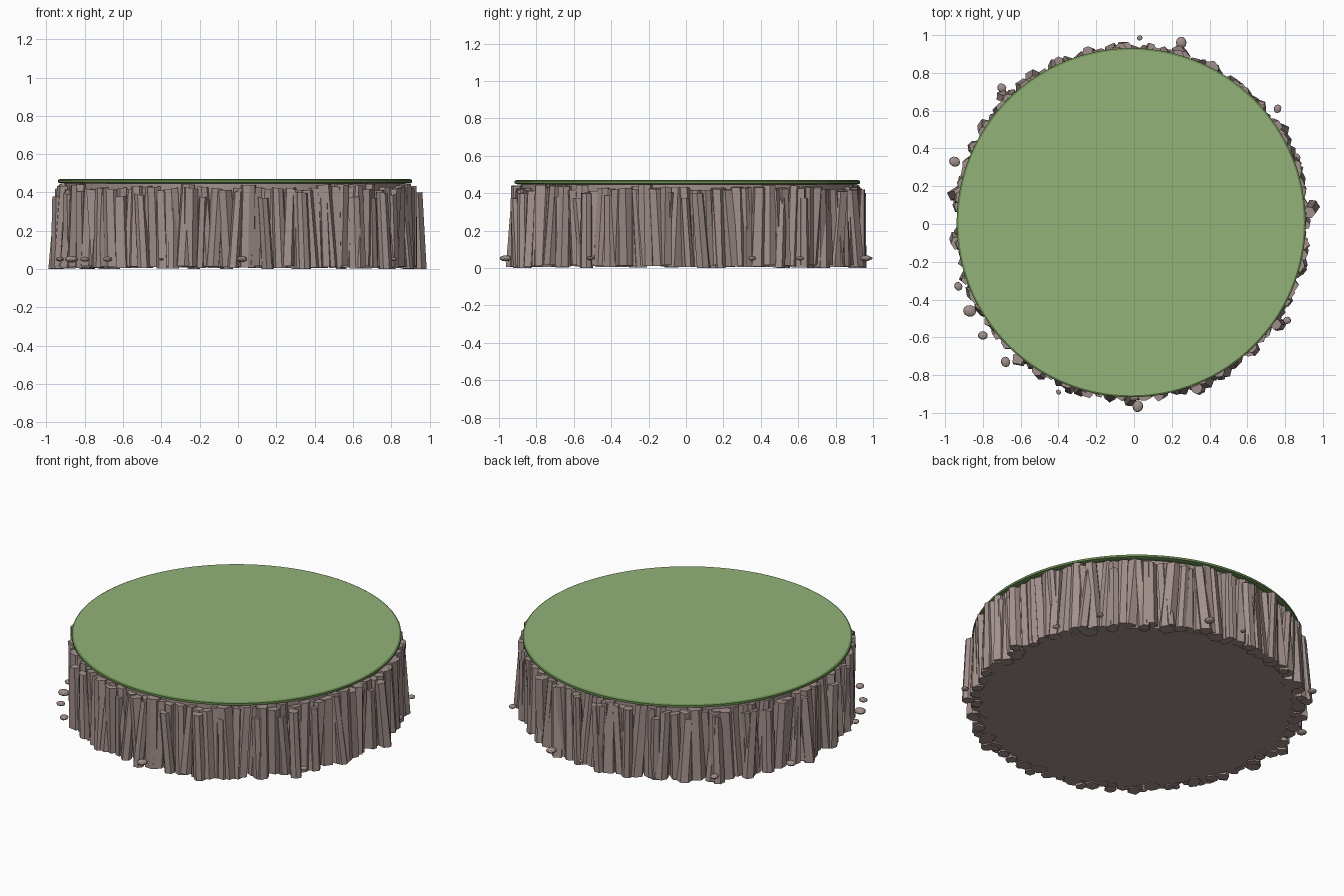
import bpy, bmesh, random
from math import sin, cos, pi, tau, atan2
from mathutils import Vector, Matrix

random.seed(7)
uni = random.uniform
if "Cube" in bpy.data.objects:
    bpy.data.objects.remove(bpy.data.objects["Cube"])

CENTRE = Vector((-0.015, 0.007, 0))


def material(name, rgb):
    m = bpy.data.materials.new(name)
    m.use_nodes = True
    m.diffuse_color = (*rgb, 1)
    bsdf = next(n for n in m.node_tree.nodes if n.type == 'BSDF_PRINCIPLED')
    bsdf.inputs["Base Color"].default_value = (*rgb, 1)
    return m


rock = material("warm grey rock", (0.36, 0.28, 0.26))
grass = material("grass green", (0.29, 0.45, 0.19))
dark_grass = material("dark grass edge", (0.14, 0.25, 0.08))


def finish(name, bm, *mats):
    bmesh.ops.recalc_face_normals(bm, faces=bm.faces)
    mesh = bpy.data.meshes.new(name)
    bm.to_mesh(mesh)
    bm.free()
    for m in mats:
        mesh.materials.append(m)
    ob = bpy.data.objects.new(name, mesh)
    bpy.context.scene.collection.objects.link(ob)
    return ob


def lathe(bm, profile, segments):
    """Closed solid from (radius, height) rings, capped at both ends."""
    rings = [[bm.verts.new(CENTRE + Vector((r * cos(tau * i / segments),
                                            r * sin(tau * i / segments), z)))
              for i in range(segments)] for r, z in profile]
    for low, high in zip(rings, rings[1:]):
        for i in range(segments):
            j = (i + 1) % segments
            bm.faces.new((low[i], low[j], high[j], high[i]))
    bm.faces.new(rings[0][::-1])
    bm.faces.new(rings[-1])


# Rock core behind the columns
bm = bmesh.new()
lathe(bm, [(0.885, 0.012), (0.89, 0.45)], 96)
finish("rock_core", bm, rock)

# Grass disc with a darker stepped rim
bm = bmesh.new()
lathe(bm, [(0.91, 0.448), (0.924, 0.452), (0.924, 0.465), (0.914, 0.47)], 128)
top = finish("grass_top", bm, grass, dark_grass)
for face in top.data.polygons:
    face.material_index = 0 if face.normal.z > 0.9 else 1


def add_column(bm, angle, dist, size, low, high):
    """Irregular, slightly leaning prism of rock."""
    sides = random.choice((5, 6, 6, 7))
    turn = uni(0, tau)
    radii = [size * uni(0.85, 1.15) for _ in range(sides)]
    out = Vector((cos(angle), sin(angle), 0))
    along = Vector((-out.y, out.x, 0))
    base = CENTRE + out * dist
    lean = along * uni(-0.018, 0.018) + out * uni(-0.015, 0.012)
    slope = uni(-0.15, 0.15)
    rings = []
    for z, shift, scale in ((low, -lean, 1.05), (high, lean, 0.92)):
        ring = []
        for i, r in enumerate(radii):
            a = turn + tau * i / sides
            p = base + shift + Vector((cos(a), sin(a), 0)) * r * scale
            p.z = z + (slope * r * cos(a) if z == high else 0)
            ring.append(bm.verts.new(p))
        rings.append(ring)
    for i in range(sides):
        j = (i + 1) % sides
        bm.faces.new((rings[0][i], rings[0][j], rings[1][j], rings[1][i]))
    bm.faces.new(rings[0][::-1])
    bm.faces.new(rings[1])


# Ring of rock columns, tall ones backed by shorter outer ones
bm = bmesh.new()
COUNT = 104
for i in range(COUNT):
    a = tau * (i + uni(-0.3, 0.3)) / COUNT
    add_column(bm, a, uni(0.89, 0.912), uni(0.032, 0.046),
               uni(0.004, 0.018), uni(0.41, 0.445))
    if i % 3 == 0:
        add_column(bm, a + uni(-0.02, 0.02), uni(0.91, 0.93), uni(0.025, 0.04),
                   uni(0.0, 0.01), uni(0.37, 0.43))
finish("rock_columns", bm, rock)

# Jutting columns that break the outline
bm = bmesh.new()
for x, y in ((0.935, 0.08), (-0.935, 0.16), (-0.79, 0.5), (-0.68, 0.67),
             (0.76, -0.53), (-0.05, 0.935), (0.34, -0.87)):
    p = Vector((x, y, 0)) - CENTRE
    add_column(bm, atan2(p.y, p.x), p.length, 0.035, 0.0, 0.4)
finish("jutting_columns", bm, rock)

# Loose pebbles round the foot: x, y, radius
pebbles = ((-0.95, 0.33, 0.03), (-0.93, -0.33, 0.024), (-0.87, -0.46, 0.035),
           (-0.8, -0.59, 0.026), (-0.68, -0.73, 0.028), (0.02, -0.965, 0.032),
           (0.81, -0.51, 0.022), (0.86, 0.35, 0.024), (0.76, 0.61, 0.023),
           (0.25, 0.96, 0.032), (0.03, 0.985, 0.015), (-0.7, 0.72, 0.026),
           (-0.4, -0.89, 0.014))
bm = bmesh.new()
for x, y, r in pebbles:
    place = (Matrix.Translation((x, y, 0.052)) @ Matrix.Rotation(uni(0, pi), 4, 'Z')
             @ Matrix.Diagonal((r, r * 0.88, r * 0.5, 1)))
    bmesh.ops.create_icosphere(bm, subdivisions=2, radius=1, matrix=place)
finish("pebbles", bm, rock)
